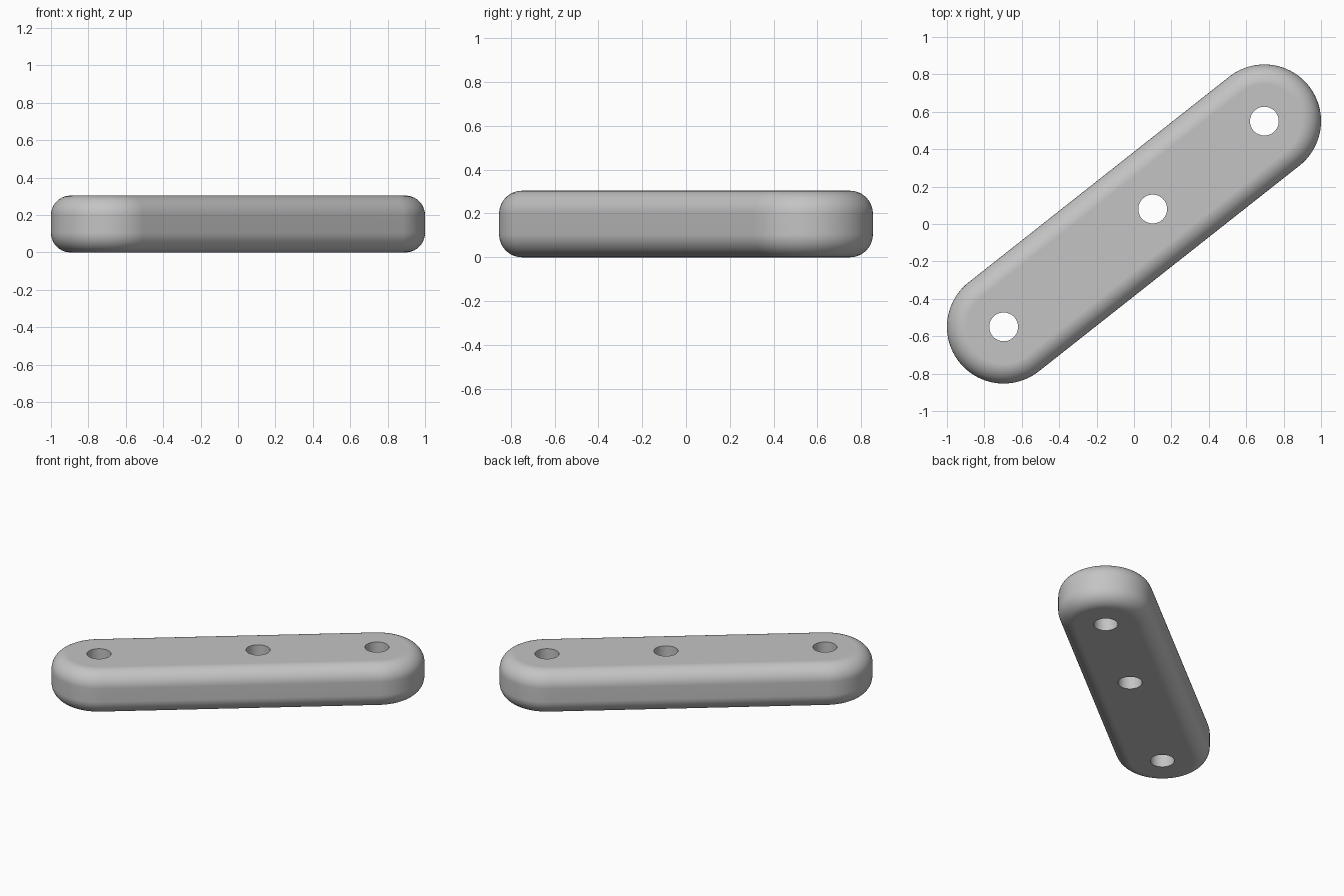
import bpy, bmesh, math
from mathutils import Vector

if "Cube" in bpy.data.objects:
    bpy.data.objects.remove(bpy.data.objects["Cube"])

END = Vector((0.697, 0.55))     # centre of the rounded ends (mirrored through origin)
RADIUS, HEIGHT, FILLET, HOLE = 0.303, 0.304, 0.105, 0.077
ARC, STEPS = 48, 10             # segments per rounded end, segments per edge fillet
ANGLE = math.atan2(END.y, END.x)

grey = bpy.data.materials.new("light grey")
grey.diffuse_color = (0.55, 0.55, 0.55, 1)
grey.use_nodes = True
grey.node_tree.nodes["Principled BSDF"].inputs["Base Color"].default_value = grey.diffuse_color


def outline(bm, r, z):
    """Stadium-shaped ring of vertices at height z."""
    ring = []
    for sign, start in ((1, ANGLE - math.pi / 2), (-1, ANGLE + math.pi / 2)):
        for i in range(ARC + 1):
            a = start + math.pi * i / ARC
            ring.append(bm.verts.new((sign * END.x + r * math.cos(a),
                                      sign * END.y + r * math.sin(a), z)))
    return ring


# link bar: stadium outline swept up a profile with filleted edges
bm = bmesh.new()
quarter = [math.pi / 2 * i / STEPS for i in range(STEPS + 1)]
inner = RADIUS - FILLET
profile = [(inner + FILLET * math.sin(t), FILLET - FILLET * math.cos(t)) for t in quarter]
profile += [(r, HEIGHT - z) for r, z in reversed(profile)]
rings = [outline(bm, r, z) for r, z in profile]
n = len(rings[0])
for low, high in zip(rings, rings[1:]):
    for i in range(n):
        j = (i + 1) % n
        bm.faces.new((low[i], low[j], high[j], high[i]))
bm.faces.new(list(reversed(rings[0])))
bm.faces.new(rings[-1])
mesh = bpy.data.meshes.new("link_bar")
bm.to_mesh(mesh)
bm.free()
mesh.materials.append(grey)
bar = bpy.data.objects.new("link_bar", mesh)
bpy.context.collection.objects.link(bar)

# three through holes: one at each end, one off-centre
bpy.context.view_layer.objects.active = bar
for x, y in ((END.x, END.y), (0.1, 0.08), (-END.x, -END.y)):
    bpy.ops.mesh.primitive_cylinder_add(vertices=48, radius=HOLE, depth=1,
                                        location=(x, y, HEIGHT / 2))
    cutter = bpy.context.object
    cutter.name = "hole_cutter"
    cutter.hide_render = True
    cutter.data.materials.append(grey)
    bpy.context.view_layer.objects.active = bar
    cut = bar.modifiers.new("hole", 'BOOLEAN')
    cut.operation, cut.solver, cut.object = 'DIFFERENCE', 'EXACT', cutter
    bpy.ops.object.modifier_apply(modifier=cut.name)
    bpy.data.objects.remove(cutter)

# smooth fillets, crisp hole rims, flat top and bottom
bpy.ops.object.select_all(action='DESELECT')
bar.select_set(True)
bpy.context.view_layer.objects.active = bar
bpy.ops.object.shade_smooth_by_angle(angle=math.radians(30))
weighted = bar.modifiers.new("flat_faces", 'WEIGHTED_NORMAL')
weighted.keep_sharp = True
